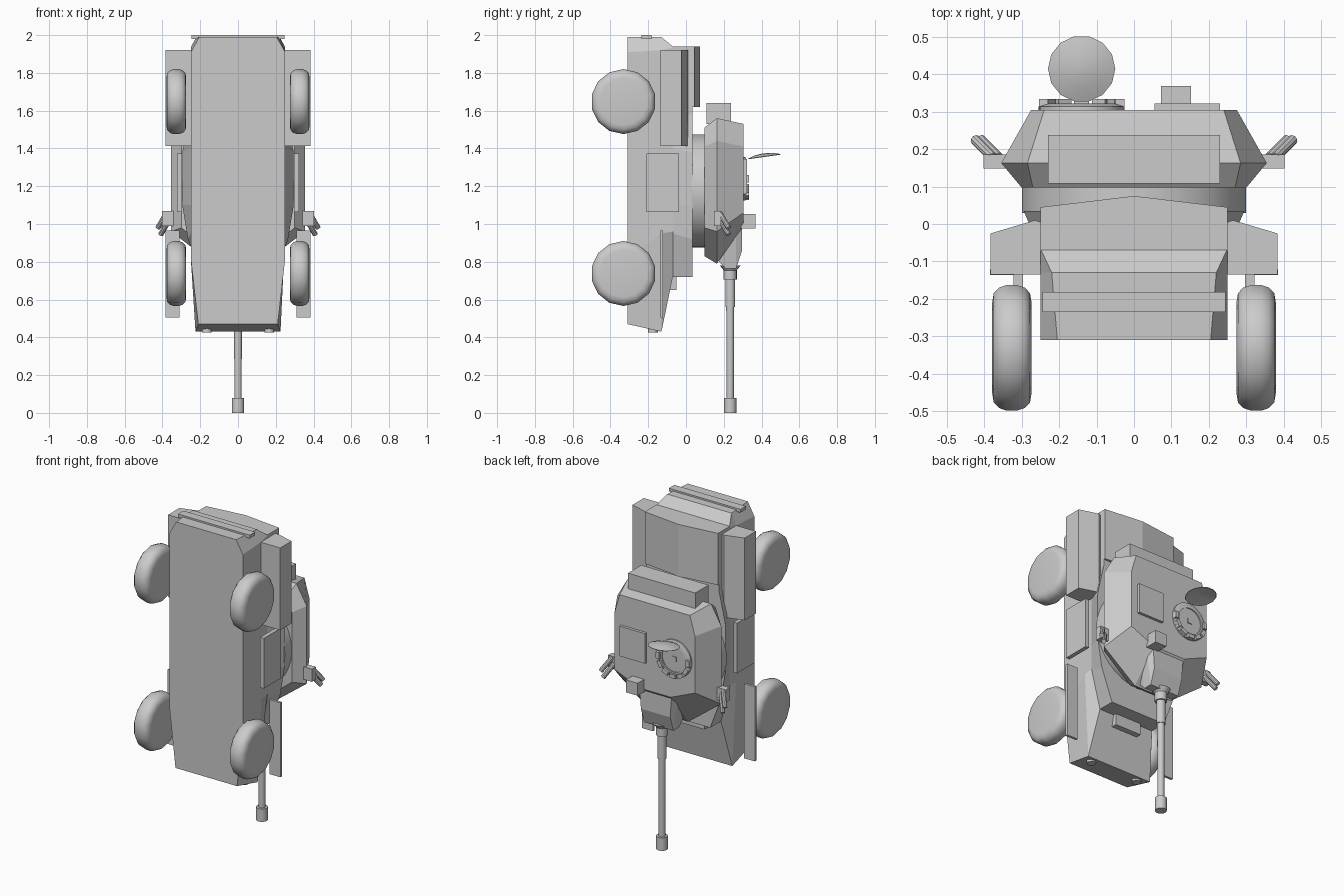
import bpy, bmesh, math
from mathutils import Vector, Matrix

if "Cube" in bpy.data.objects:
    bpy.data.objects.remove(bpy.data.objects["Cube"])

grey = bpy.data.materials.new("light grey")
grey.diffuse_color = (0.6, 0.6, 0.6, 1)
grey.use_nodes = True
grey.node_tree.nodes["Principled BSDF"].inputs["Base Color"].default_value = grey.diffuse_color


def finish(name, bm, smooth=None):
    bmesh.ops.recalc_face_normals(bm, faces=bm.faces)
    me = bpy.data.meshes.new(name)
    bm.to_mesh(me)
    bm.free()
    me.materials.append(grey)
    ob = bpy.data.objects.new(name, me)
    bpy.context.collection.objects.link(ob)
    if smooth:
        bpy.ops.object.select_all(action='DESELECT')
        ob.select_set(True)
        bpy.context.view_layer.objects.active = ob
        bpy.ops.object.shade_smooth_by_angle(angle=math.radians(smooth))
    return ob


def loft(name, layers):
    """Stack outlines along y; each is (y, [(half_x, z), ...]) mirrored in x."""
    bm = bmesh.new()
    rings = []
    for y, pts in layers:
        ring = [(x, z) for x, z in pts] + [(-x, z) for x, z in reversed(pts)]
        rings.append([bm.verts.new((x, y, z)) for x, z in ring])
    n = len(rings[0])
    for a, b in zip(rings, rings[1:]):
        for i in range(n):
            j = (i + 1) % n
            bm.faces.new((a[i], a[j], b[j], b[i]))
    bm.faces.new(rings[0])
    bm.faces.new(rings[-1])
    return finish(name, bm)


def extrude(name, pts, z0, z1):
    """Outline in x and y, extruded along z."""
    bm = bmesh.new()
    a = [bm.verts.new((x, y, z0)) for x, y in pts]
    b = [bm.verts.new((x, y, z1)) for x, y in pts]
    bm.faces.new(a)
    bm.faces.new(b)
    for i in range(len(a)):
        j = (i + 1) % len(a)
        bm.faces.new((a[i], a[j], b[j], b[i]))
    return finish(name, bm)


def box(name, x0, x1, y0, y1, z0, z1):
    return extrude(name, [(x0, y0), (x1, y0), (x1, y1), (x0, y1)], z0, z1)


def lathe(name, profile, origin, axis, sides, smooth=35):
    """Spin (radius, distance) points about an axis through origin."""
    bm = bmesh.new()
    rot = Vector((0, 0, 1)).rotation_difference(Vector(axis)).to_matrix()
    rings = []
    for r, d in profile:
        rings.append([bm.verts.new(rot @ Vector((
            r * math.cos(2 * math.pi * i / sides),
            r * math.sin(2 * math.pi * i / sides), d)) + Vector(origin))
            for i in range(sides)])
    for a, b in zip(rings, rings[1:]):
        for i in range(sides):
            j = (i + 1) % sides
            bm.faces.new((a[i], a[j], b[j], b[i]))
    bm.faces.new(rings[0])
    bm.faces.new(rings[-1])
    return finish(name, bm, smooth)


# Hull: lower tub, glacis and upper body with side bulges under the turret
loft("lower_hull", [
    (-0.31, [(0.21, 0.47), (0.25, 0.82), (0.25, 1.91), (0.205, 1.99)]),
    (-0.13, [(0.225, 0.43), (0.25, 0.95), (0.25, 1.92), (0.22, 1.99)]),
    (-0.07, [(0.19, 0.72), (0.25, 0.96), (0.25, 1.935), (0.248, 1.94)])])
loft("upper_hull", [
    (-0.07, [(0.19, 0.72), (0.25, 0.95), (0.25, 1.1), (0.25, 1.4), (0.25, 1.58), (0.25, 1.94)]),
    (0.035, [(0.19, 0.72), (0.265, 0.92), (0.295, 1.1), (0.295, 1.38), (0.25, 1.58), (0.25, 1.94)])])
extrude("engine_deck", [(-0.25, 0.03), (0.25, 0.03), (0.25, 0.045), (0, 0.075), (-0.25, 0.045)], 1.62, 1.94)
box("driver_visor", -0.09, 0.09, -0.085, -0.05, 0.65, 0.73)
box("rear_beam", -0.245, 0.245, -0.235, -0.182, 1.98, 2.0)

# Turret ring, turret body, stowage box and mantlet
lathe("turret_ring", [(0.30, 0), (0.30, 0.07)], (0, 0.03, 1.175), (0, 1, 0), 32)
loft("turret", [
    (0.097, [(0.11, 0.83), (0.30, 0.98), (0.30, 1.41), (0.27, 1.51)]),
    (0.163, [(0.13, 0.79), (0.355, 0.96), (0.355, 1.44), (0.285, 1.56)]),
    (0.305, [(0.11, 0.99), (0.275, 1.06), (0.275, 1.41), (0.24, 1.53)])])
box("turret_stowage_box", -0.23, 0.23, 0.108, 0.238, 1.53, 1.64)
loft("mantlet", [
    (0.175, [(0.10, 0.80), (0.125, 0.92)]),
    (0.21, [(0.10, 0.765), (0.125, 0.92)]),
    (0.265, [(0.10, 0.765), (0.125, 0.95)]),
    (0.297, [(0.10, 0.86), (0.11, 1.0)])])

# Gun, from muzzle to collar
lathe("gun_barrel", [(0.033, 0), (0.033, 0.08), (0.019, 0.08), (0.021, 0.56), (0.026, 0.56),
                     (0.026, 0.705), (0.035, 0.705), (0.035, 0.755), (0.055, 0.78)],
      (0, 0.234, 0), (0, 0, 1), 16)

# Roof: commander cupola with periscopes and open lid, loader hatch, sight
CX, CZ = -0.14, 1.24
lathe("cupola", [(0.115, 0), (0.115, 0.012), (0.09, 0.02), (0.08, 0.02), (0.08, 0.014)],
      (CX, 0.302, CZ), (0, 1, 0), 24)
box("cupola_hatch_latch", CX - 0.015, CX + 0.015, 0.312, 0.321, CZ - 0.015, CZ + 0.015)
for k in range(7):
    a = math.radians(180 + 30 * k)
    ob = box("periscope", -0.012, 0.012, 0, 0.031, -0.02, 0.02)
    ob.matrix_world = (Matrix.Translation((CX + 0.102 * math.cos(a), 0.303, CZ + 0.102 * math.sin(a)))
                       @ Matrix.Rotation(-a, 4, 'Y'))
lathe("open_hatch_lid", [(0.01, 0.016), (0.05, 0.012), (0.09, 0), (0.088, -0.003), (0.01, 0.010)],
      (CX, 0.415, 1.358), (0, -0.14, 1), 14)
box("loader_hatch", 0.055, 0.23, 0.30, 0.322, 1.16, 1.345)
box("sight_box", 0.072, 0.152, 0.29, 0.369, 0.975, 1.052)

# Parts repeated on both sides
tyre = [(0.125, 0), (0.15, 0.004), (0.165, 0.018), (0.172, 0.038),
        (0.172, 0.067), (0.165, 0.087), (0.15, 0.101), (0.125, 0.105)]
for s, side in ((1, "right"), (-1, "left")):
    for z, end in ((0.738, "front"), (1.648, "rear")):
        lathe(f"{end}_{side}_wheel", tyre, (s * 0.274, -0.331, z), (s, 0, 0), 14, 50)
    lo, hi = sorted((s * 0.31, s * 0.385))
    box(f"{side}_front_fender", lo, hi, -0.136, -0.121, 0.505, 0.965)
    extrude(f"{side}_rear_fender", [(s * 0.25, -0.135), (s * 0.383, -0.135), (s * 0.383, -0.025),
                                    (s * 0.265, 0.01), (s * 0.25, 0.005)], 1.412, 1.92)
    lo, hi = sorted((s * 0.297, s * 0.322))
    box(f"{side}_side_panel", lo, hi, -0.208, -0.038, 1.063, 1.373)
    lathe(f"{side}_headlight", [(0.026, 0), (0.026, 0.04)], (s * 0.165, -0.175, 0.425), (0, 0, 1), 12)
    # Smoke launcher bracket and its two tubes
    lo, hi = sorted((s * 0.33, s * 0.402))
    box(f"{side}_launcher_bracket", lo, hi, 0.148, 0.186, 0.99, 1.068)
    for dx, dz in ((0, 0), (0.015, 0.035)):
        lathe(f"{side}_smoke_tube", [(0.014, 0), (0.014, 0.105)],
              (s * (0.362 + dx), 0.178, 1.025 + dz), (s * 0.45, 0.45, -0.77), 10)
